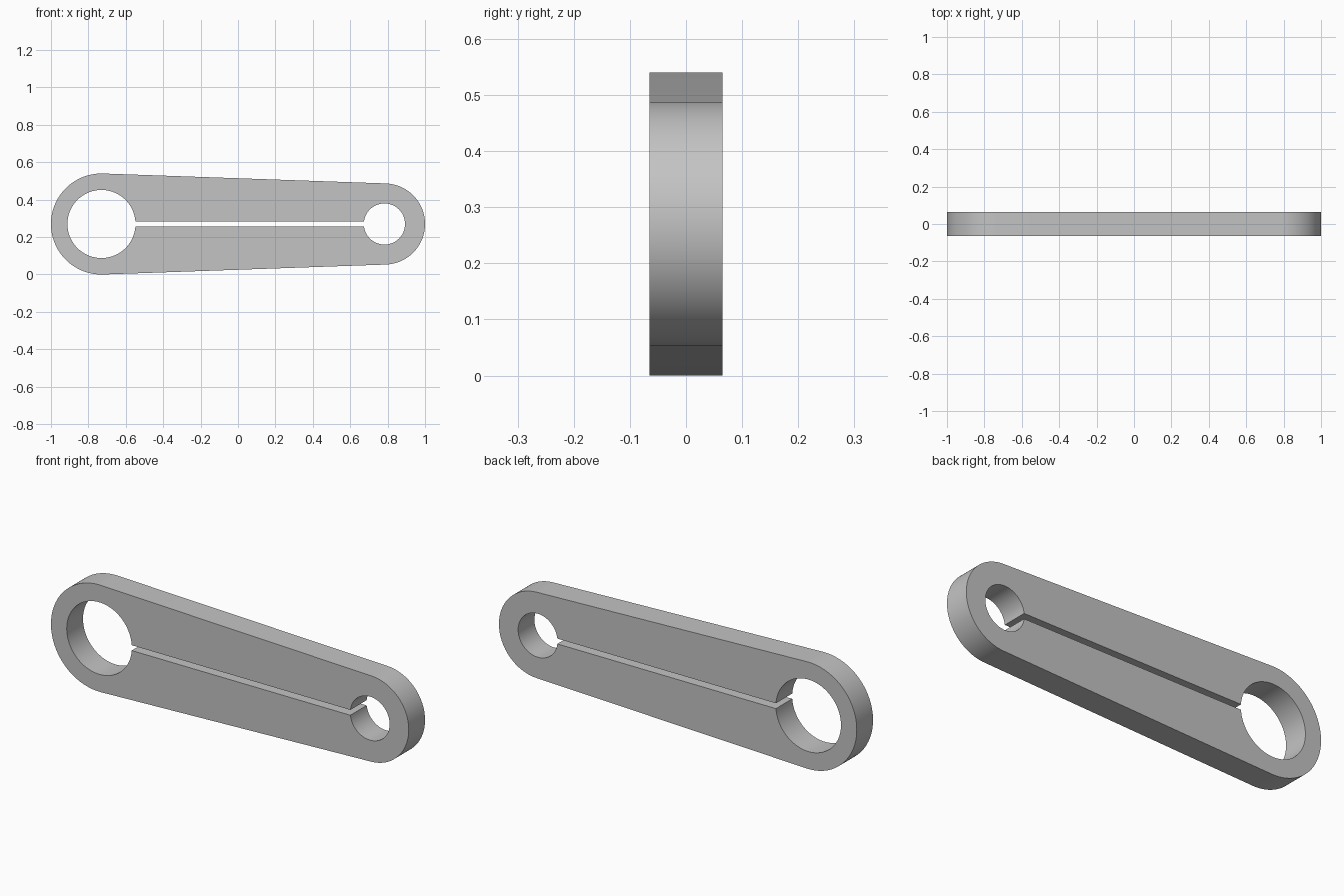
import bpy, bmesh
from math import asin, sin, cos, pi

if "Cube" in bpy.data.objects:
    bpy.data.objects.remove(bpy.data.objects["Cube"], do_unlink=True)

MID_Z = 0.27
HALF_DEPTH = 0.065
BIG_X, BIG_R, BIG_HOLE = -0.73, 0.27, 0.182
SMALL_X, SMALL_R, SMALL_HOLE = 0.783, 0.217, 0.11
SLOT_HALF = 0.0135


def arc(cx, r, start, end, steps):
    """Points along an arc in the XZ plane."""
    angles = [start + (end - start) * i / steps for i in range(steps + 1)]
    return [(cx + r * cos(a), -HALF_DEPTH, MID_Z + r * sin(a)) for a in angles]


# Outer outline: two end arcs joined by their common tangents
lean = pi / 2 - asin((BIG_R - SMALL_R) / (SMALL_X - BIG_X))
outer = (arc(BIG_X, BIG_R, lean, 2 * pi - lean, 64)
         + arc(SMALL_X, SMALL_R, -lean, lean, 64))

# Inner outline: two bores joined by the narrow slot
a = asin(SLOT_HALF / BIG_HOLE)
b = asin(SLOT_HALF / SMALL_HOLE)
inner = (arc(BIG_X, BIG_HOLE, a, 2 * pi - a, 80)
         + arc(SMALL_X, SMALL_HOLE, b - pi, pi - b, 64))

# Fill between the outlines and extrude to full thickness
bm = bmesh.new()
for loop in (outer, inner):
    verts = [bm.verts.new(p) for p in loop]
    for i, v in enumerate(verts):
        bm.edges.new((verts[i - 1], v))
bmesh.ops.triangle_fill(bm, use_beauty=True, edges=bm.edges[:], normal=(0, -1, 0))
ext = bmesh.ops.extrude_face_region(bm, geom=bm.faces[:], use_keep_orig=True)
moved = [g for g in ext["geom"] if isinstance(g, bmesh.types.BMVert)]
bmesh.ops.translate(bm, verts=moved, vec=(0, 2 * HALF_DEPTH, 0))
bmesh.ops.recalc_face_normals(bm, faces=bm.faces[:])
mesh = bpy.data.meshes.new("link_arm")
bm.to_mesh(mesh)
bm.free()

# Plain grey metal
grey = bpy.data.materials.new("grey metal")
grey.use_nodes = True
colour = (0.55, 0.55, 0.55, 1)
grey.diffuse_color = colour
grey.node_tree.nodes["Principled BSDF"].inputs["Base Color"].default_value = colour
mesh.materials.append(grey)

link_arm = bpy.data.objects.new("link_arm", mesh)
bpy.context.collection.objects.link(link_arm)
bpy.ops.object.select_all(action="DESELECT")
link_arm.select_set(True)
bpy.context.view_layer.objects.active = link_arm
bpy.ops.object.shade_smooth_by_angle(angle=pi / 6)
